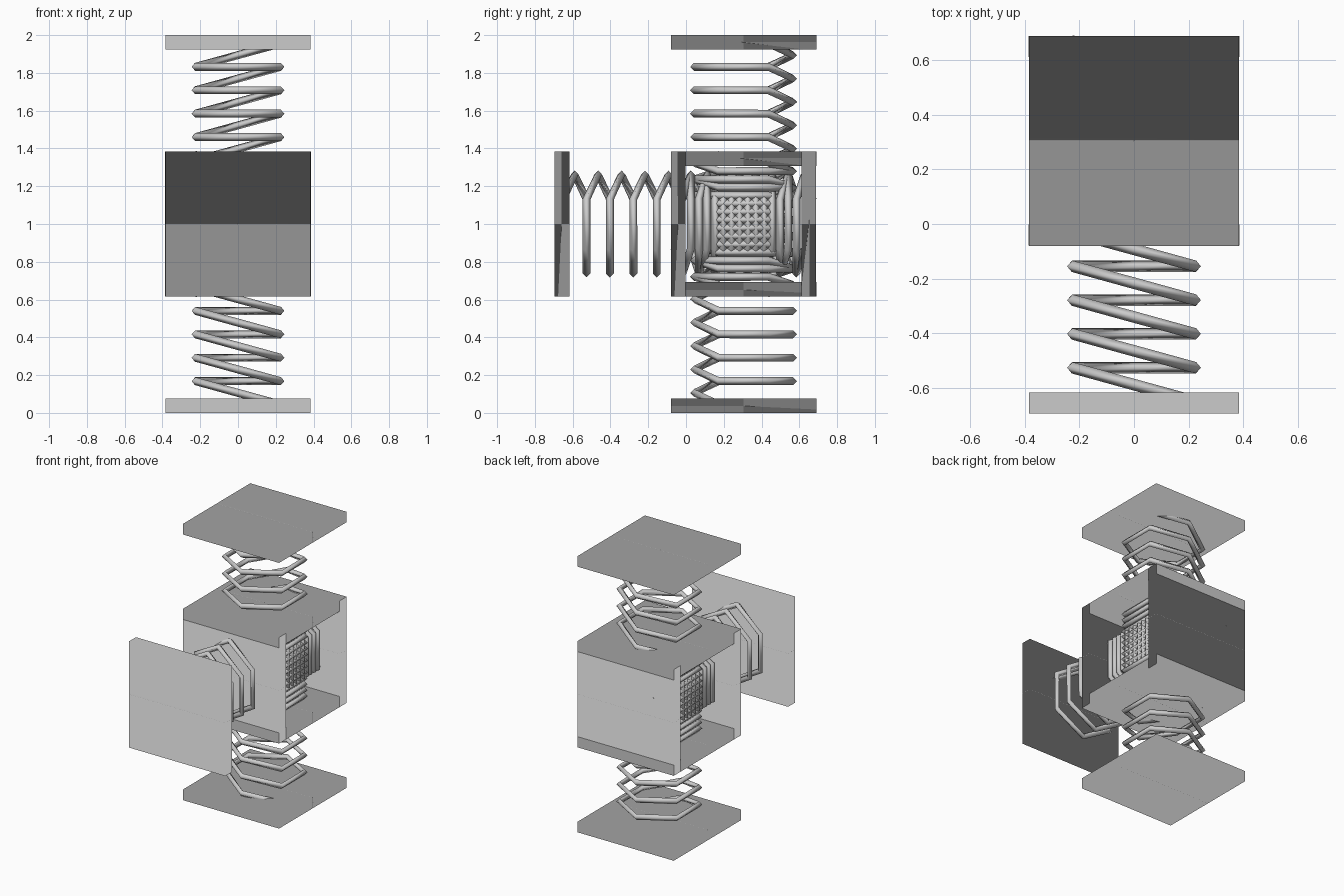
import bpy
from math import pi, sin, cos
from mathutils import Matrix, Vector

cube = bpy.data.objects.get("Cube")
if cube:
    bpy.data.objects.remove(cube, do_unlink=True)

SIZE, THICK = 0.77, 0.077        # square plates
HALF = SIZE / 2
GAP = 0.001                      # keeps overlapping wall faces apart
COIL_RADIUS, WIRE = 0.262, 0.021
CENTRE = Matrix.Translation((0, 0.305, 1.0))

# Each arm is turned about the x axis through the housing centre
TURNS = {"top": 0, "front": pi / 2, "bottom": pi, "back": -pi / 2}


def turned(angle):
    return CENTRE @ Matrix.Rotation(angle, 4, "X")


def plate(name, angle, outer, width=SIZE, depth=SIZE):
    """Smooth slab, its normals pointing outward along its depth only."""
    bpy.ops.mesh.primitive_cube_add(size=1)
    obj = bpy.context.object
    obj.name = name
    mesh = obj.data
    frame = turned(angle)
    across = frame.to_3x3() @ Vector((0, 1, 0))
    normals = [across if v.co.y > 0 else -across for v in mesh.vertices]
    shape = Matrix.Translation((0, 0, outer - THICK / 2)) @ Matrix.Diagonal((width, depth, THICK, 1))
    mesh.transform(frame @ shape)
    bpy.ops.object.shade_smooth()
    mesh.normals_split_custom_set_from_vertices(normals)


def spring(name, angle, first, pitch, count):
    """Six-sided coil: five level corners, then a climb over the sixth."""
    def corner(step, z):
        a = pi / 6 - step * pi / 3
        return Vector((COIL_RADIUS * cos(a), COIL_RADIUS * sin(a), z))

    points = [corner(4, first - pitch), corner(5, first - pitch / 2)]
    for i in range(count):
        z = first + i * pitch
        points += [corner(s, z) for s in range(5)]
        points.append(corner(5, z + pitch / 2))
    points.append(corner(0, first + count * pitch))

    # Four-sided wire with one edge facing outward
    curve = bpy.data.curves.new(name, "CURVE")
    curve.dimensions = "3D"
    curve.twist_mode = "Z_UP"
    curve.bevel_depth = WIRE
    curve.bevel_resolution = 0
    curve.use_fill_caps = True
    path = curve.splines.new("POLY")
    path.points.add(len(points) - 1)
    for target, p in zip(path.points, points):
        target.co = (*p, 1)
    obj = bpy.data.objects.new(name, curve)
    bpy.context.collection.objects.link(obj)
    bpy.ops.object.select_all(action="DESELECT")
    obj.select_set(True)
    bpy.context.view_layer.objects.active = obj
    bpy.ops.object.convert(target="MESH")
    bpy.context.object.data.transform(turned(angle))
    bpy.ops.object.shade_smooth()


# Open-sided housing: top and bottom cap the front and back walls
for side in ("top", "bottom"):
    plate(side + "_wall", TURNS[side], HALF)
for side in ("front", "back"):
    plate(side + "_wall", TURNS[side], HALF - GAP, SIZE + 2 * GAP, SIZE - 2 * GAP)

# Three sprung arms, each ending in a plate
for side in ("top", "front", "bottom"):
    spring(side + "_spring", TURNS[side], 0.46, 0.124, 4)
    plate(side + "_end_plate", TURNS[side], 1.0)

# Four springs crossing inside the housing, one from each wall
for side, angle in TURNS.items():
    spring("inner_" + side + "_spring", angle, -0.2795, 0.086, 7)
